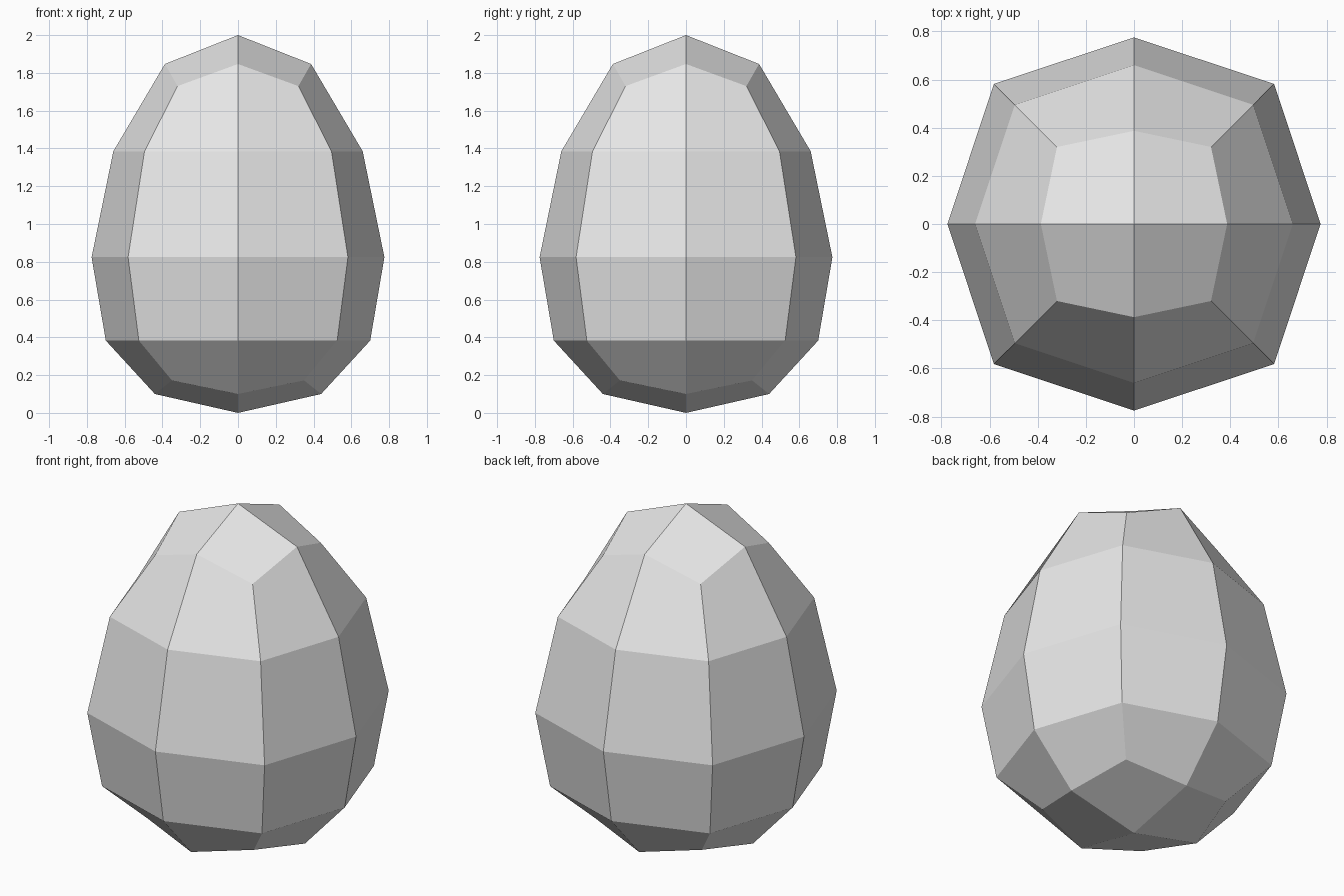
import bpy
import bmesh
from math import cos, sin, pi

default_cube = bpy.data.objects.get("Cube")
if default_cube:
    bpy.data.objects.remove(default_cube, do_unlink=True)

# One plain grey for the shell
grey = bpy.data.materials.new("plain grey")
grey.use_nodes = True
colour = (0.8, 0.8, 0.8, 1)
grey.diffuse_color = colour
grey.node_tree.nodes["Principled BSDF"].inputs["Base Color"].default_value = colour

# Rings from bottom to top: (side radius, side height), (corner offset, corner height)
RINGS = [
    ((0.44, 0.10), (0.35, 0.172)),
    ((0.70, 0.383), (0.525, 0.383)),
    ((0.775, 0.824), (0.582, 0.824)),
    ((0.66, 1.385), (0.495, 1.385)),
    ((0.387, 1.847), (0.32, 1.73)),
]

bm = bmesh.new()


def make_ring(side, corner):
    """Eight points, alternating between side and corner."""
    ring = []
    for i in range(8):
        radius, height = side if i % 2 == 0 else (corner[0] * 2 ** 0.5, corner[1])
        angle = i * pi / 4
        ring.append(bm.verts.new((radius * cos(angle), radius * sin(angle), height)))
    return ring


rings = [make_ring(*r) for r in RINGS]

# Walls of the egg
for low, high in zip(rings, rings[1:]):
    for i in range(8):
        j = (i + 1) % 8
        bm.faces.new((low[i], low[j], high[j], high[i]))

# Each end is closed by four quads meeting at a tip
for ring, height in ((rings[0], 0), (rings[-1], 2)):
    tip = bm.verts.new((0, 0, height))
    for i in range(0, 8, 2):
        bm.faces.new((tip, ring[i], ring[i + 1], ring[(i + 2) % 8]))

bmesh.ops.recalc_face_normals(bm, faces=bm.faces[:])
mesh = bpy.data.meshes.new("egg")
bm.to_mesh(mesh)
bm.free()
mesh.materials.append(grey)
egg = bpy.data.objects.new("egg", mesh)
bpy.context.collection.objects.link(egg)
